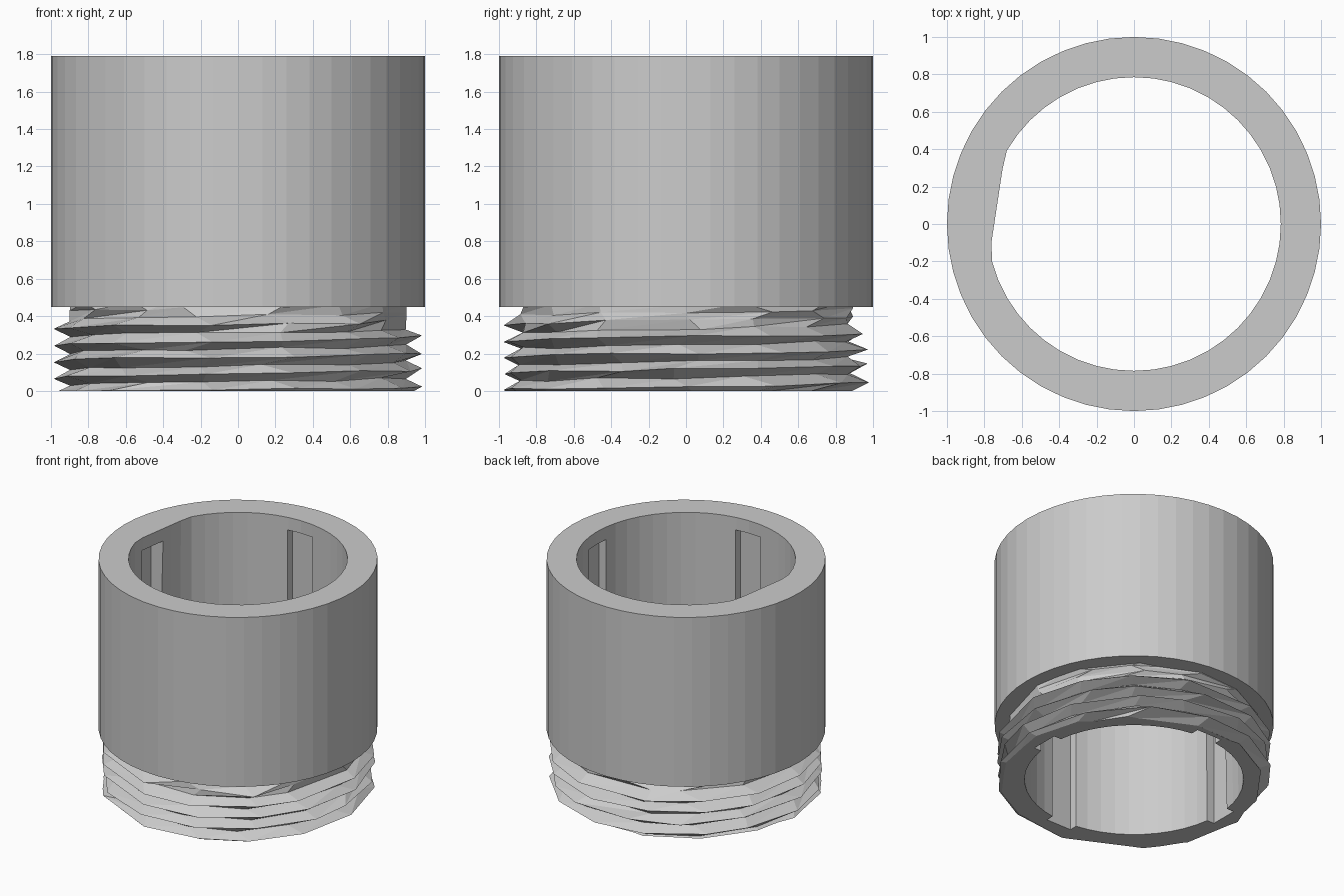
import bpy, bmesh, math, random
from mathutils import Vector, Matrix

if "Cube" in bpy.data.objects:
    bpy.data.objects.remove(bpy.data.objects["Cube"])

random.seed(4)
TAU = 2 * math.pi
HEIGHT, NECK = 1.79, 0.45
R_OUT, R_IN = 1.0, 0.785
SEG = 48


def ring(bm, z, radius):
    """Closed ring of vertices; radius may be a number or a function of angle."""
    f = radius if callable(radius) else (lambda a: radius)
    vs = [bm.verts.new((f(a) * math.cos(a), f(a) * math.sin(a), z))
          for a in (TAU * i / SEG for i in range(SEG))]
    return vs


def skin(bm, a, b):
    for i in range(SEG):
        j = (i + 1) % SEG
        bm.faces.new((a[i], a[j], b[j], b[i]))


def loop_edges(vs):
    out = []
    for i, v in enumerate(vs):
        w = vs[(i + 1) % len(vs)]
        out.append(next(e for e in v.link_edges if e.other_vert(v) == w))
    return out


def top_bore(a):
    """Bore outline at the rim, with its one long flat on the left."""
    p, q = Vector((-0.69, 0.38)), Vector((-0.77, -0.15))
    lo, hi = math.atan2(p.y, p.x), math.atan2(q.y, q.x) + TAU
    if lo < a < hi:
        d, e = Vector((math.cos(a), math.sin(a))), q - p
        return (p.x * e.y - p.y * e.x) / (d.x * e.y - d.y * e.x)
    return R_IN


bm = bmesh.new()

# Faceted screw thread: a helical strip trimmed flat at both ends
N, PITCH, ROWS = 14, 0.088, 18
strip = {}
for i in range(N):
    for k in range(ROWS):
        a = TAU * (i + random.uniform(-0.25, 0.25)) / N
        z = (k / 2 - 2.2 + i / N) * PITCH + random.uniform(-0.008, 0.008)
        r = 0.985 if k % 2 and z < 0.36 else 0.9
        strip[i, k] = bm.verts.new((r * math.cos(a), r * math.sin(a), z))
for k in range(ROWS - 2):
    strip[N, k] = strip[0, k + 2]
for i in range(N):
    for k in range(ROWS - 3):
        a, b, c, d = strip[i, k], strip[i + 1, k], strip[i + 1, k + 1], strip[i, k + 1]
        bm.faces.new((a, b, c))
        bm.faces.new((a, c, d))
for z, n in ((0, -1), (NECK, 1)):
    bmesh.ops.bisect_plane(bm, geom=bm.verts[:] + bm.edges[:] + bm.faces[:],
                           plane_co=(0, 0, z), plane_no=(0, 0, n), clear_outer=True)
bmesh.ops.delete(bm, geom=[v for v in bm.verts if not v.link_faces], context='VERTS')
rim_edges = [e for e in bm.edges if e.is_boundary]
low = [e for e in rim_edges if e.verts[0].co.z < 0.2]
high = [e for e in rim_edges if e.verts[0].co.z > 0.2]

# Outer sleeve, rim and bore
shoulder, outer_top = ring(bm, NECK, R_OUT), ring(bm, HEIGHT, R_OUT)
bore_top, bore_low = ring(bm, HEIGHT, top_bore), ring(bm, 0, R_IN)
skin(bm, shoulder, outer_top)
skin(bm, outer_top, bore_top)
skin(bm, bore_top, bore_low)
bmesh.ops.bridge_loops(bm, edges=high + loop_edges(shoulder))
bmesh.ops.bridge_loops(bm, edges=low + loop_edges(bore_low))
bmesh.ops.recalc_face_normals(bm, faces=bm.faces[:])
mesh = bpy.data.meshes.new("threaded_sleeve")
bm.to_mesh(mesh)
bm.free()
sleeve = bpy.data.objects.new("threaded_sleeve", mesh)
bpy.context.collection.objects.link(sleeve)

# Four key slots in the bore, open at the bottom and closed below the rim
bm = bmesh.new()
for k in range(4):
    m = (Matrix.Rotation(k * TAU / 4, 4, 'Z') @ Matrix.Translation((0.74, 0, 0.795))
         @ Matrix.Diagonal((0.2, 0.22, 1.79, 1)))
    bmesh.ops.create_cube(bm, size=1, matrix=m)
mesh = bpy.data.meshes.new("slot_cutter")
bm.to_mesh(mesh)
bm.free()
cutter = bpy.data.objects.new("slot_cutter", mesh)
bpy.context.collection.objects.link(cutter)
cutter.hide_render = True
cutter.hide_set(True)
cut = sleeve.modifiers.new("slots", 'BOOLEAN')
cut.operation = 'DIFFERENCE'
cut.solver = 'EXACT'
cut.object = cutter
